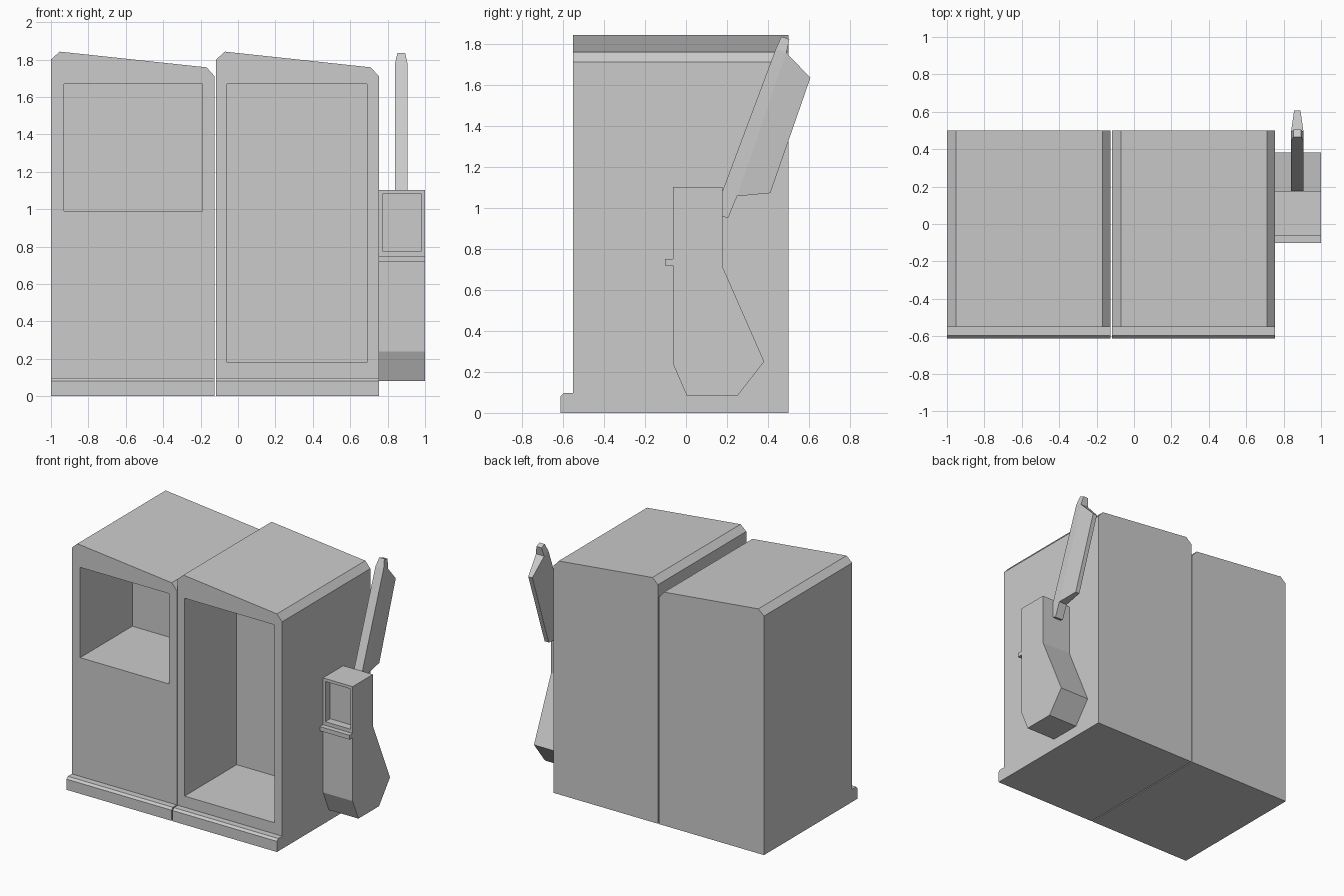
import bpy, bmesh
from mathutils import Vector

if "Cube" in bpy.data.objects:
    bpy.data.objects.remove(bpy.data.objects["Cube"])


def make_object(name, bm):
    bmesh.ops.recalc_face_normals(bm, faces=bm.faces[:])
    mesh = bpy.data.meshes.new(name)
    bm.to_mesh(mesh)
    bm.free()
    obj = bpy.data.objects.new(name, mesh)
    bpy.context.collection.objects.link(obj)
    return obj


def prism(name, profile, start, end, axis):
    """Extrude a 2D profile: axis 'y' takes (x, z) points, axis 'x' takes (y, z)."""
    bm = bmesh.new()
    place = (lambda a, b, d: (d, a, b)) if axis == 'x' else (lambda a, b, d: (a, d, b))
    face = bm.faces.new([bm.verts.new(place(a, b, start)) for a, b in profile])
    moved = bmesh.ops.extrude_face_region(bm, geom=[face])['geom']
    verts = [v for v in moved if isinstance(v, bmesh.types.BMVert)]
    bmesh.ops.translate(bm, verts=verts, vec=Vector(place(0, 0, end - start)))
    # keep the starting cap
    if not face.is_valid:
        bm.faces.new([v for v in bm.verts if v not in verts])
    return make_object(name, bm)


def cut_recess(obj, x0, x1, z0, z1, y0, y1):
    """Sink a rectangular recess into the front of an object."""
    cutter = prism("recess_cutter", [(x0, z0), (x1, z0), (x1, z1), (x0, z1)], y0, y1, 'y')
    cutter.hide_render = True
    mod = obj.modifiers.new("recess", 'BOOLEAN')
    mod.operation = 'DIFFERENCE'
    mod.solver = 'EXACT'
    mod.object = cutter
    bpy.context.view_layer.objects.active = obj
    bpy.ops.object.modifier_apply(modifier=mod.name)
    bpy.data.objects.remove(cutter)


# Two cabinets with sloped tops, each with a front recess and a kick plinth
plinth_profile = [(-0.55, 0), (-0.612, 0), (-0.612, 0.08), (-0.597, 0.096), (-0.55, 0.096)]
cabinets = [
    ("left", -1.0, -0.125, (-0.93, -0.19, 0.99, 1.67)),
    ("right", -0.117, 0.753, (-0.06, 0.69, 0.18, 1.67)),
]
for side, x0, x1, (rx0, rx1, rz0, rz1) in cabinets:
    outline = [(x0, 0), (x1, 0), (x1, 1.71), (x1 - 0.043, 1.758),
               (x0 + 0.047, 1.842), (x0, 1.80)]
    body = prism(side + "_cabinet", outline, -0.55, 0.5, 'y')
    cut_recess(body, rx0, rx1, rz0, rz1, -0.7, 0.07)
    prism(side + "_plinth", plinth_profile, x0, x1, 'x')

# Side control unit with a small ledge and a shallow screen recess
unit_profile = [(-0.064, 0.24), (0.005, 0.082), (0.25, 0.082), (0.381, 0.25),
                (0.177, 0.715), (0.177, 1.102), (-0.064, 1.102), (-0.064, 0.75),
                (-0.102, 0.75), (-0.102, 0.718), (-0.064, 0.718)]
unit = prism("side_unit", unit_profile, 0.753, 1.0, 'x')
cut_recess(unit, 0.772, 0.982, 0.777, 1.08, -0.2, -0.005)

# Leaning arm: bar, tapered fin and tip as (y, z, half width)
full, thin, tip = 0.034, 0.017, 0.021
arm_points = [(0.176, 0.958, full), (0.205, 0.949, full), (0.249, 1.056, full),
              (0.411, 1.071, thin), (0.606, 1.633, thin), (0.489, 1.755, full),
              (0.504, 1.820, tip), (0.465, 1.834, tip), (0.438, 1.775, full),
              (0.176, 1.076, full)]
bm = bmesh.new()
sides = [[bm.verts.new((0.873 + s * w, y, z)) for y, z, w in arm_points] for s in (-1, 1)]
for ring in sides:
    for part in ((0, 1, 2, 5, 8, 9), (2, 3, 4, 5), (5, 6, 7, 8)):
        bm.faces.new([ring[i] for i in part])
for i in range(len(arm_points)):
    j = (i + 1) % len(arm_points)
    bm.faces.new((sides[0][i], sides[0][j], sides[1][j], sides[1][i]))
make_object("leaning_arm", bm)
